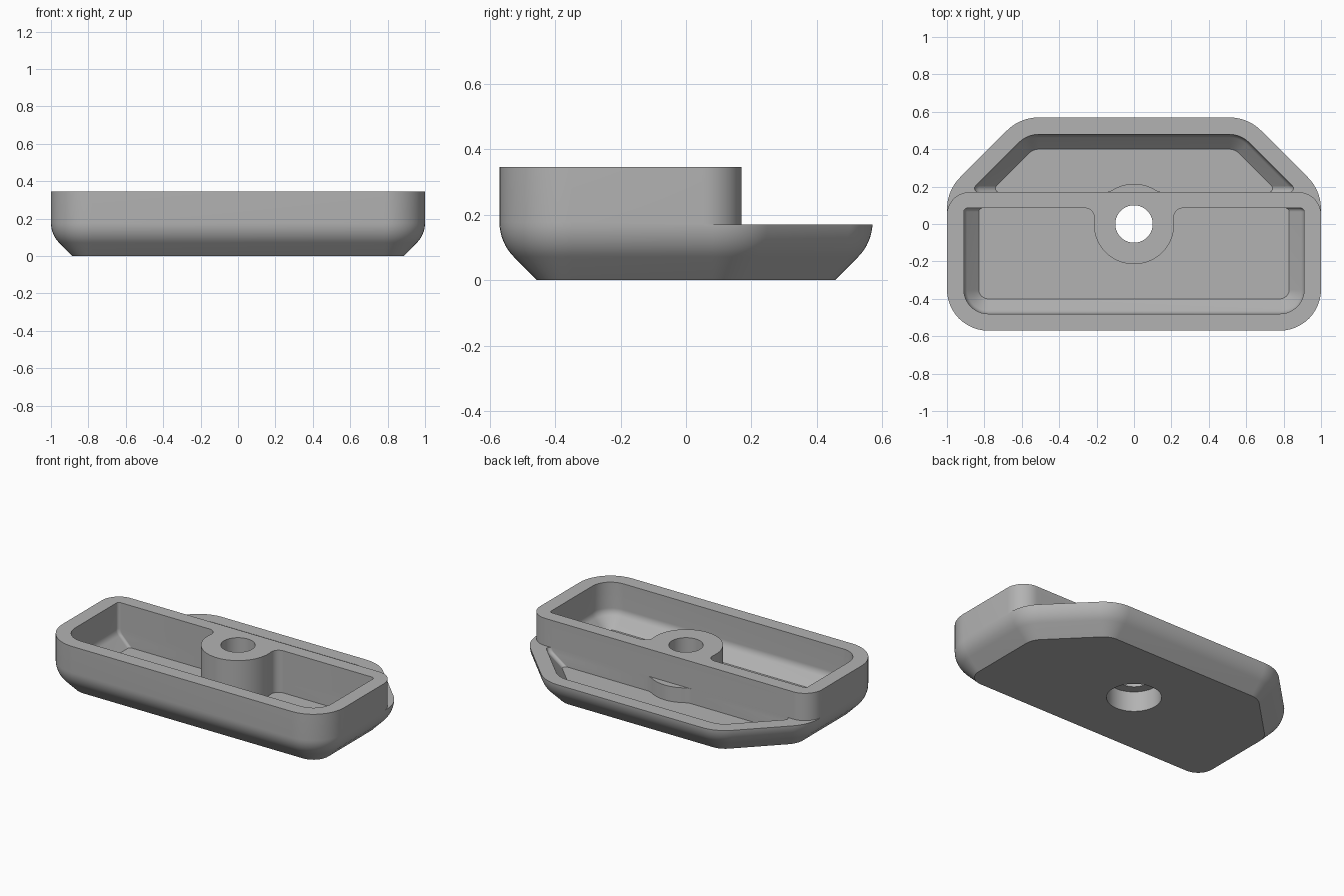
import bpy, bmesh
from math import sin, cos, tan, atan2, radians, sqrt

if "Cube" in bpy.data.objects:
    bpy.data.objects.remove(bpy.data.objects["Cube"], do_unlink=True)

HEIGHT, LEDGE, FLOOR = 0.345, 0.17, 0.075
WALL_FRONT, WALL_BACK = 0.085, 0.17
DIAG = 0.834  # distance of the slanted rear sides from the centre
HUB = 0.215

grey = bpy.data.materials.new("plain grey")
grey.use_nodes = True
grey.diffuse_color = (0.45, 0.45, 0.45, 1)
grey.node_tree.nodes["Principled BSDF"].inputs["Base Color"].default_value = (0.45, 0.45, 0.45, 1)


def arc(cx, cy, r, a1, a2, n=12):
    return [(cx + r * cos(a1 + (a2 - a1) * i / n), cy + r * sin(a1 + (a2 - a1) * i / n))
            for i in range(n + 1)]


def outline(edges, inset):
    """Rounded polygon; edge = (normal angle, distance, inset weight, next corner radius, radius weight)."""
    points = []
    for i, (ang, dist, w, r, rw) in enumerate(edges):
        ang2, dist2, w2 = edges[(i + 1) % len(edges)][:3]
        a1 = radians(ang)
        turn = radians((ang2 - ang) % 360)
        a2 = a1 + turn
        r -= rw * inset
        d1, d2 = dist - w * inset - r, dist2 - w2 * inset - r
        cx = (d1 * sin(a2) - d2 * sin(a1)) / sin(turn)
        cy = (d2 * cos(a1) - d1 * cos(a2)) / sin(turn)
        points += arc(cx, cy, r, a1, a2)
    return points


def side_profile(bottom_inset, bottom_z, inset, r, top):
    """Wall section: 45 degree slope, rounded into a vertical wall."""
    corner_z = bottom_z + bottom_inset - inset
    centre_z = corner_z + r * tan(radians(22.5))
    bend = [radians(45 * (1 - i / 8)) for i in range(9)]
    return ([(bottom_inset, bottom_z)]
            + [(inset + r - r * cos(t), centre_z - r * sin(t)) for t in bend]
            + [(inset, top)])


def loft(name, rings):
    """Solid through rings given as (points, z)."""
    bm = bmesh.new()
    loops = [[bm.verts.new((x, y, z)) for x, y in pts] for pts, z in rings]
    n = len(loops[0])
    for low, high in zip(loops, loops[1:]):
        for i in range(n):
            j = (i + 1) % n
            bm.faces.new((low[i], low[j], high[j], high[i]))
    bm.faces.new(loops[0][::-1])
    bm.faces.new(loops[-1])
    bmesh.ops.recalc_face_normals(bm, faces=bm.faces)
    mesh = bpy.data.meshes.new(name)
    bm.to_mesh(mesh)
    bm.free()
    mesh.materials.append(grey)
    obj = bpy.data.objects.new(name, mesh)
    bpy.context.collection.objects.link(obj)
    return obj


def prism(name, points, z1, z2):
    return loft(name, [(points, z1), (points, z2)])


def shell(name, edges, section):
    return loft(name, [(outline(edges, d), z) for d, z in section])


def combine(target, tool, operation):
    mod = target.modifiers.new(tool.name, "BOOLEAN")
    mod.operation, mod.solver, mod.object = operation, "EXACT", tool
    bpy.context.view_layer.objects.active = target
    bpy.ops.object.modifier_apply(modifier=mod.name)
    bpy.data.objects.remove(tool, do_unlink=True)


def disc(name, r, z1, z2):
    return prism(name, arc(0, 0, r, 0, radians(360), 64)[:-1], z1, z2)


def hub_outline(wall, fillet, flip):
    """Round hub blended by fillets into a straight wall."""
    cy = wall - fillet
    cx = sqrt((HUB + fillet) ** 2 - cy ** 2)
    a = atan2(cy, cx)
    right = arc(cx, cy, fillet, radians(90), radians(180) + a)
    left = [(-x, y) for x, y in reversed(right)]
    round_part = arc(0, 0, HUB, a, -radians(180) - a, 40)[1:-1]
    inside = [(-cx, wall + 0.03), (cx, wall + 0.03)]
    return [(x, y * flip) for x, y in right + round_part + left + inside]


# Outer body with slanted rear corners and a chamfered underside
body_edges = [(-90, 0.57, 1, 0.22, 1), (0, 1, 1, 0.24, 1), (45, DIAG, 1, 0.24, 1),
              (90, 0.57, 1, 0.24, 1), (135, DIAG, 1, 0.24, 1), (180, 1, 1, 0.22, 1)]
body = shell("tray_body", body_edges, side_profile(0.115, 0, 0, 0.15, HEIGHT))

# Lower rear step behind the tall tray
r = 0.12
corner = arc(1 - r, WALL_BACK - r, r, radians(90), 0)
step = ([(-x, y) for x, y in reversed(corner)] + corner
        + [(1.2, WALL_BACK - r), (1.2, 0.8), (-1.2, 0.8), (-1.2, WALL_BACK - r)])
combine(body, prism("rear_step", step, LEDGE, 0.5), "DIFFERENCE")

# Front pocket
front_edges = [(-90, 0.57, 1, 0.22, 1), (0, 1, 1, 0.02, 0),
               (90, WALL_FRONT, 0, 0.02, 0), (180, 1, 1, 0.22, 1)]
combine(body, shell("front_pocket", front_edges,
                    side_profile(0.17, FLOOR, 0.09, 0.06, 0.5)), "DIFFERENCE")

# Rear pocket
rear_edges = [(-90, -WALL_BACK, 0, 0.02, 0), (45, DIAG, 1, 0.24, 1),
              (90, 0.57, 1, 0.24, 1), (135, DIAG, 1, 0.02, 0)]
combine(body, shell("rear_pocket", rear_edges,
                    side_profile(0.17, FLOOR, 0.09, 0.06, 0.3)), "DIFFERENCE")

# Hub: tall in the front pocket, low in the rear pocket
combine(body, prism("front_hub", hub_outline(WALL_FRONT, 0.05, 1), 0.04, HEIGHT), "UNION")
combine(body, prism("rear_hub", hub_outline(-WALL_BACK, 0.09, -1), 0.04, LEDGE), "UNION")

# Screw hole with a wider recess underneath
combine(body, disc("screw_hole", 0.1, -0.1, 0.5), "DIFFERENCE")
combine(body, disc("screw_recess", 0.16, -0.1, 0.13), "DIFFERENCE")

# Smooth rounded walls, sharp edges kept
bpy.ops.object.select_all(action="DESELECT")
body.select_set(True)
bpy.context.view_layer.objects.active = body
bpy.ops.object.shade_smooth_by_angle(angle=radians(25))
